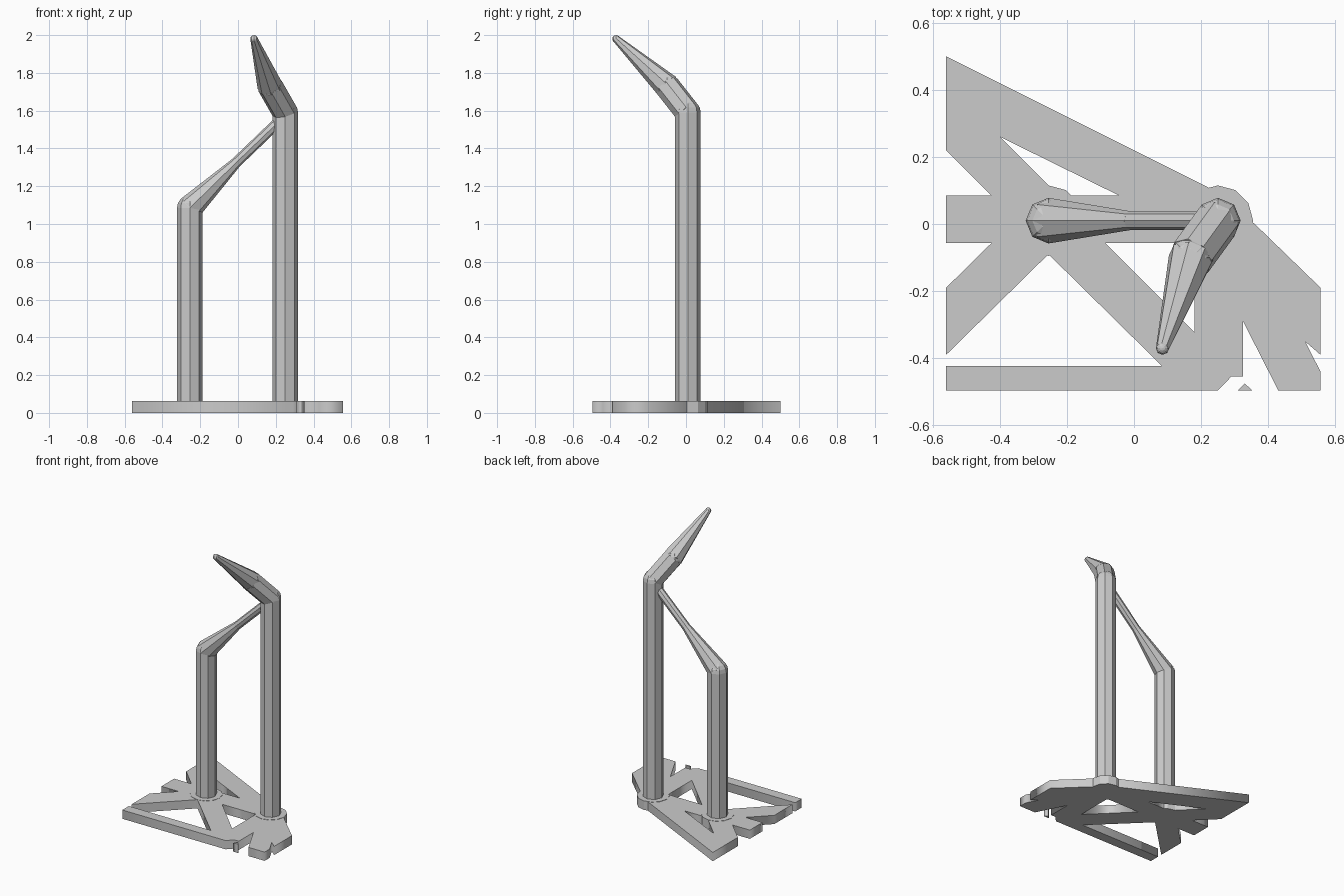
import bpy
from mathutils import Vector

if "Cube" in bpy.data.objects:
    bpy.data.objects.remove(bpy.data.objects["Cube"])

# One plain grey for everything
grey = bpy.data.materials.new("plain grey")
grey.use_nodes = True
colour = (0.6, 0.6, 0.6, 1)
grey.diffuse_color = colour
grey.node_tree.nodes["Principled BSDF"].inputs["Base Color"].default_value = colour


def finish(obj, name):
    obj.name = name
    obj.data.materials.clear()
    obj.data.materials.append(grey)
    return obj


def limb(name, start, end, r1, r2, sides=8):
    """Faceted, optionally tapered rod between two points."""
    a, b = Vector(start), Vector(end)
    bpy.ops.mesh.primitive_cone_add(vertices=sides, radius1=r1, radius2=r2,
                                    depth=(b - a).length, location=(a + b) / 2)
    obj = bpy.context.object
    obj.rotation_mode = 'QUATERNION'
    obj.rotation_quaternion = Vector((0, 0, 1)).rotation_difference(b - a)
    return finish(obj, name)


def joint(name, centre, r):
    """Faceted ball that rounds off an elbow or tip."""
    bpy.ops.mesh.primitive_uv_sphere_add(segments=8, ring_count=8, radius=r, location=centre)
    return finish(bpy.context.object, name)


def plate(name, loops, thickness):
    """Flat slab; the first loop is the outline, further loops are holes."""
    curve = bpy.data.curves.new(name, 'CURVE')
    curve.dimensions = '2D'
    curve.fill_mode = 'BOTH'
    curve.extrude = thickness / 2
    for loop in loops:
        spline = curve.splines.new('POLY')
        spline.points.add(len(loop) - 1)
        for point, (x, y) in zip(spline.points, loop):
            point.co = (x, y, 0, 1)
        spline.use_cyclic_u = True
    obj = bpy.data.objects.new(name, curve)
    bpy.context.collection.objects.link(obj)
    obj.location.z = thickness / 2
    bpy.ops.object.select_all(action='DESELECT')
    obj.select_set(True)
    bpy.context.view_layer.objects.active = obj
    bpy.ops.object.convert(target='MESH')
    return finish(bpy.context.object, name)


# Cut-out base
T = 0.062
outline = [(-.56, .5), (.22, .11), (.36, 0), (.556, -.19), (.556, -.39), (.51, -.35),
           (.556, -.44), (.556, -.496), (.43, -.496), (.325, -.29), (.325, -.455),
           (.29, -.455), (.25, -.496), (-.56, -.496), (-.56, -.423), (.083, -.423),
           (-.255, -.09), (-.56, -.39), (-.56, -.19), (-.425, -.057), (-.56, -.057),
           (-.56, .085), (-.425, .085), (-.56, .22)]
back_hole = [(-.4, .26), (-.045, .085), (-.225, .085)]
front_hole = [(-.085, -.057), (.18, -.057), (.18, -.322)]
plate("base", [outline, back_hole, front_hole], T)
plate("base_chip", [[(.33, -.475), (.31, -.496), (.352, -.496)]], T)

R, Y = 0.068, 0.01

# Short post on the right, with its tapering brace
elbow, neck = (-.255, Y, 1.085), (-.01, Y, 1.325)
limb("short_post_collar", (-.255, Y, 0), (-.255, Y, T + .002), .105, .105, 12)
limb("short_post", (-.255, Y, .03), elbow, R, R)
joint("short_post_elbow", elbow, R)
limb("brace_taper", elbow, neck, R, .028)
limb("brace_rod", neck, (.24, Y, 1.565), .028, .028)

# Tall post on the left, bending forward into a pointed head
elbow, neck, tip = (.25, Y, 1.59), (.17, -.1, 1.73), (.085, -.37, 1.98)
limb("tall_post_collar", (.25, Y, 0), (.25, Y, T + .002), .105, .105, 12)
limb("tall_post", (.25, Y, .03), elbow, R, R)
joint("tall_post_elbow", elbow, R)
limb("head_neck", elbow, neck, R, R)
joint("head_joint", neck, R * .97)
limb("head_point", neck, tip, R, .02)
joint("head_tip", tip, .02)
